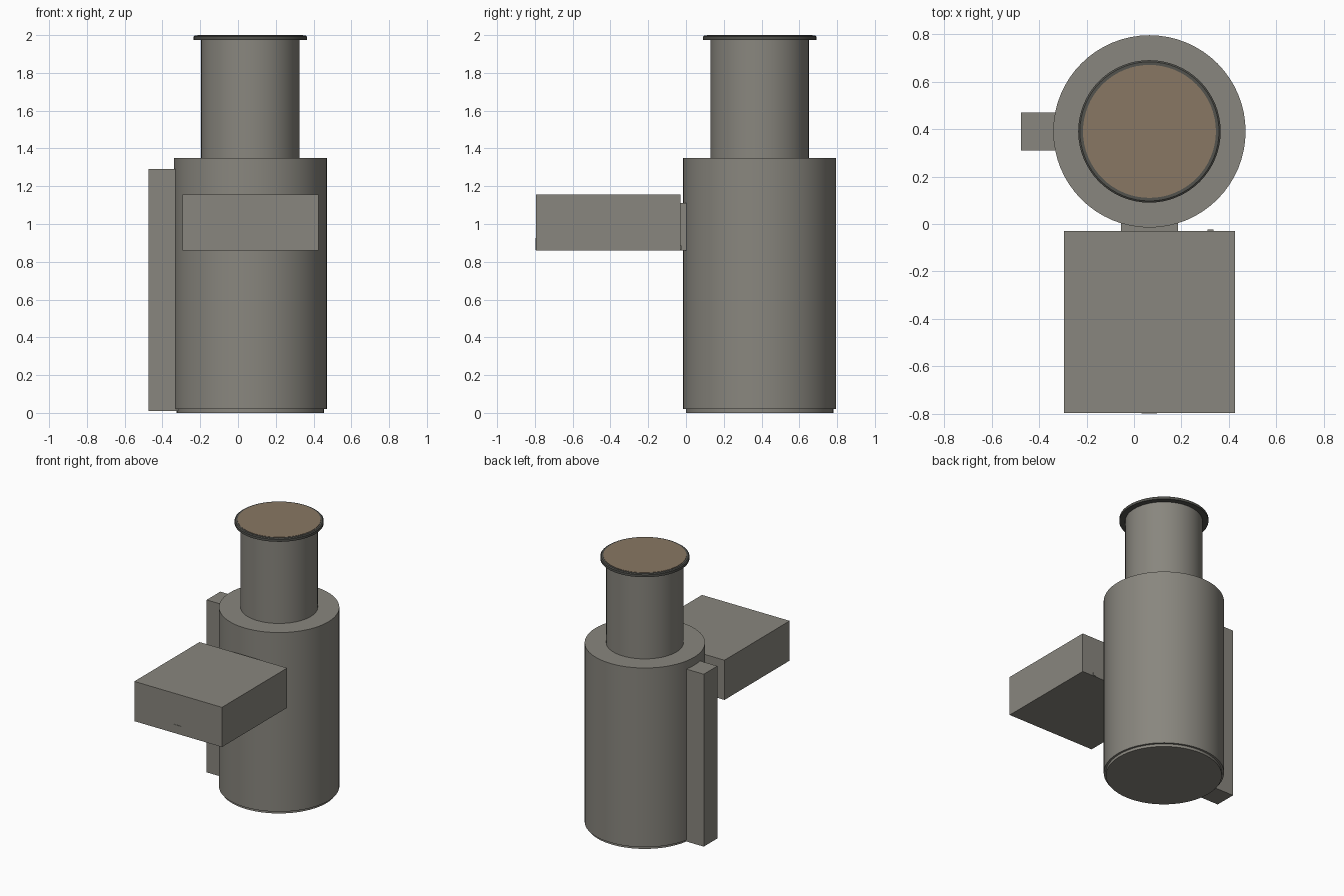
import bpy
import math

cube = bpy.data.objects.get("Cube")
if cube:
    bpy.data.objects.remove(cube, do_unlink=True)


def material(name, rgb):
    mat = bpy.data.materials.new(name)
    mat.use_nodes = True
    mat.diffuse_color = (*rgb, 1)
    mat.node_tree.nodes["Principled BSDF"].inputs["Base Color"].default_value = (*rgb, 1)
    return mat


GREY = material("warm_grey", (0.25, 0.24, 0.21))
DARK = material("dark_grey", (0.085, 0.085, 0.075))
TAN = material("tan", (0.25, 0.185, 0.125))
AXIS = (0.065, 0.39)
SIDES = 64


def lathe(name, profile, mat):
    """Closed solid of revolution from (radius, height) points, bottom to top."""
    verts, faces = [], []
    for r, z in profile:
        for i in range(SIDES):
            a = math.tau * i / SIDES
            verts.append((r * math.cos(a), r * math.sin(a), z))
    for k in range(len(profile) - 1):
        for i in range(SIDES):
            j = (i + 1) % SIDES
            lo, hi = k * SIDES, (k + 1) * SIDES
            faces.append((lo + i, lo + j, hi + j, hi + i))
    last = (len(profile) - 1) * SIDES
    faces.append(tuple(reversed(range(SIDES))))
    faces.append(tuple(range(last, last + SIDES)))
    mesh = bpy.data.meshes.new(name)
    mesh.from_pydata(verts, [], faces)
    mesh.materials.append(mat)
    obj = bpy.data.objects.new(name, mesh)
    obj.location = (*AXIS, 0)
    bpy.context.collection.objects.link(obj)
    bpy.ops.object.select_all(action="DESELECT")
    obj.select_set(True)
    bpy.context.view_layer.objects.active = obj
    bpy.ops.object.shade_smooth_by_angle(angle=math.radians(30))
    return obj


def box(name, low, high, mat):
    """Axis-aligned block between two corners."""
    centre = [(a + b) / 2 for a, b in zip(low, high)]
    bpy.ops.mesh.primitive_cube_add(size=1, location=centre)
    obj = bpy.context.object
    obj.name = name
    obj.scale = [b - a for a, b in zip(low, high)]
    bpy.ops.object.transform_apply(location=False, rotation=False, scale=True)
    obj.data.materials.append(mat)
    return obj


# Main drum with a narrow foot, and the neck above it
lathe("drum", [(0.39, 0), (0.39, 0.02), (0.405, 0.02), (0.405, 1.35)], GREY)
lathe("neck", [(0.26, 1.34), (0.26, 1.98)], GREY)

# Dark rim with a tan lid panel set into its top
lathe("rim", [(0.30, 1.975), (0.30, 1.993), (0.293, 1.998)], DARK)
lathe("lid_panel", [(0.28, 1.99), (0.28, 2.0)], TAN)

# Upright duct on the side
box("side_duct", (-0.475, 0.31, 0.01), (-0.3, 0.47, 1.29), GREY)

# Front cabinet, its mounting bracket and small fittings
box("cabinet", (-0.295, -0.795, 0.86), (0.425, -0.03, 1.155), GREY)
box("cabinet_bracket", (-0.055, -0.035, 0.86), (0.185, 0.04, 1.11), GREY)
box("front_latch", (0.032, -0.798, 0.862), (0.097, -0.79, 0.925), GREY)
box("rear_stud", (0.31, -0.032, 0.862), (0.335, -0.024, 0.885), GREY)
